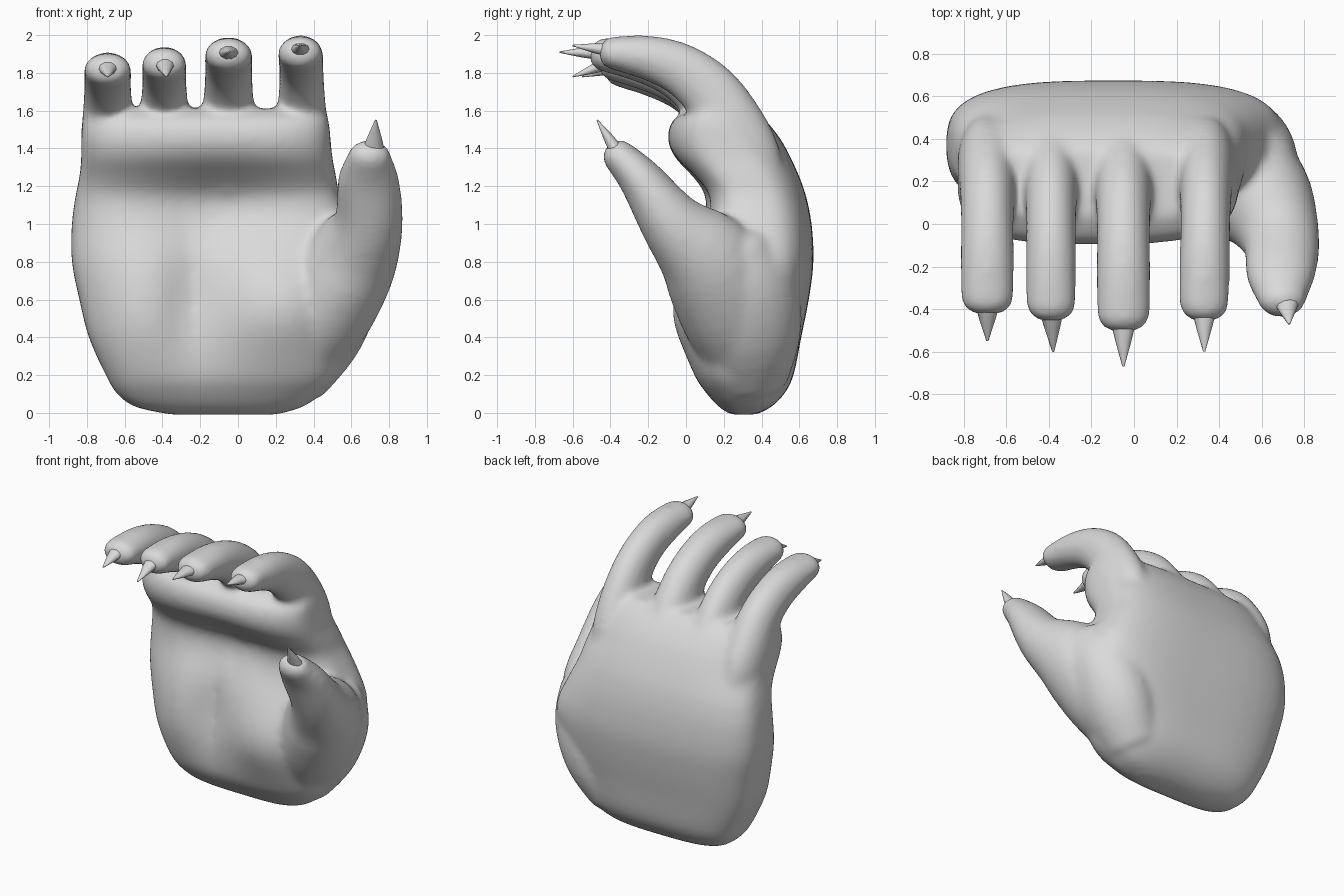
import bpy, bmesh, math
from mathutils import Vector

if "Cube" in bpy.data.objects:
    bpy.data.objects.remove(bpy.data.objects["Cube"])

skin = bpy.data.materials.new("pale grey skin")
skin.diffuse_color = (0.7, 0.7, 0.7, 1)
skin.use_nodes = True
skin.node_tree.nodes["Principled BSDF"].inputs["Base Color"].default_value = skin.diffuse_color


def spline(pts, steps):
    """Catmull-Rom interpolation of rows of numbers."""
    out = []
    for i in range(len(pts) - 1):
        a, b, c, d = pts[max(i - 1, 0)], pts[i], pts[i + 1], pts[min(i + 2, len(pts) - 1)]
        for k in range(steps):
            t = k / steps
            out.append(tuple(0.5 * (2 * q + (r - p) * t + (2 * p - 5 * q + 4 * r - s) * t * t
                                    + (3 * q - p - 3 * r + s) * t ** 3)
                             for p, q, r, s in zip(a, b, c, d)))
    return out + [tuple(pts[-1])]


def loft(bm, rings):
    """Bridge a list of point rings and close both ends."""
    vs = [[bm.verts.new(p) for p in r] for r in rings]
    n = len(vs[0])
    for a, b in zip(vs, vs[1:]):
        for i in range(n):
            bm.faces.new((a[i], a[(i + 1) % n], b[(i + 1) % n], b[i]))
    bm.faces.new(vs[0][::-1])
    bm.faces.new(vs[-1])


def tube(bm, pts, cap=0.0, n=24):
    """Tapered tube; pts are (x, y, z, half width, half thickness)."""
    P = [Vector(p[:3]) for p in pts]
    rings = []

    def ring(c, t, w, h):
        side = (Vector((1, 0, 0)) - t * t.x).normalized()
        up = t.cross(side)
        rings.append([c + side * w * math.cos(a) + up * h * math.sin(a)
                      for a in (2 * math.pi * i / n for i in range(n))])

    for i, p in enumerate(pts):
        t = (P[min(i + 1, len(P) - 1)] - P[max(i - 1, 0)]).normalized()
        ring(P[i], t, p[3], p[4])
    if cap:
        for a in (0.4, 0.8, 1.15, 1.45):
            s = math.cos(a) ** 0.8
            ring(P[-1] + t * cap * math.sin(a), t, pts[-1][3] * s, pts[-1][4] * s)
    loft(bm, rings)


def make_object(name, bm):
    bmesh.ops.recalc_face_normals(bm, faces=bm.faces[:])
    me = bpy.data.meshes.new(name)
    bm.to_mesh(me)
    bm.free()
    me.materials.append(skin)
    ob = bpy.data.objects.new(name, me)
    bpy.context.collection.objects.link(ob)
    return ob


def spow(v, e):
    return math.copysign(abs(v) ** e, v)


def bump(x, z, cx, cz, rx, rz):
    return math.exp(-((x - cx) / rx) ** 2 - ((z - cz) / rz) ** 2)


hand = bmesh.new()

# Palm: rounded-box sections (z, left, right, front, back)
palm = [(-.01, -.35, .2, .24, .37), (.03, -.54, .34, .18, .45), (.1, -.64, .44, .12, .52),
        (.2, -.70, .53, .07, .57), (.4, -.79, .61, .05, .61), (.6, -.84, .68, .05, .65),
        (.8, -.88, .70, .06, .675), (1.0, -.88, .61, .08, .665), (1.15, -.86, .54, .07, .635),
        (1.25, -.84, .52, .01, .60), (1.35, -.83, .5, -.07, .555), (1.45, -.83, .49, -.10, .5),
        (1.55, -.82, .48, -.07, .42), (1.61, -.80, .46, .03, .34)]
rings = []
for z, x0, x1, yf, yb in spline(palm, 3):
    r = []
    for i in range(72):
        a = 2 * math.pi * i / 72
        c, s = math.cos(a), math.sin(a)
        x = (x0 + x1) / 2 + (x1 - x0) / 2 * spow(c, 0.66)
        y = (yf + yb) / 2 + (yb - yf) / 2 * spow(s, 0.66)
        if s < 0:       # thumb and heel mounds, the crease between, the hollow above
            y -= abs(s) ** 0.5 * (0.13 * bump(x, z, .25, .55, .36, .3)
                                  + 0.08 * bump(x, z, -.55, .55, .26, .4)
                                  - 0.07 * bump(x, z, -.22, .65, .14, .3)
                                  - 0.09 * bump(x, z, -.1, 1.1, .4, .2))
        r.append((x, y, z))
    rings.append(r)
loft(hand, rings)

# Thumb, and the flesh joining it to the back of the hand
tube(hand, spline([(.28, .30, .22, .18, .18), (.43, .25, .50, .26, .27), (.59, .13, .79, .25, .27),
                   (.69, -.07, 1.00, .185, .175), (.69, -.235, 1.23, .165, .12),
                   (.695, -.345, 1.35, .12, .092)], 4), 0.095)
tube(hand, spline([(.28, .34, .18, .19, .2), (.42, .34, .42, .24, .27), (.51, .32, .66, .25, .27),
                   (.56, .25, .84, .22, .22)], 4), 0.12)

# Fingers: base x, tip x, height change, tip reach, width scale
fingers = [(-.69, -.69, -.09, .03, 1.06), (-.39, -.39, -.06, 0, 1.0),
           (-.05, -.05, -.01, -.05, 1.07), (.345, .33, 0, 0, 1.0)]
curl = [(.32, 1.2, .12, .2), (.30, 1.36, .132, .2), (.235, 1.53, .132, .18),
        (.125, 1.7, .122, .16), (-.03, 1.82, .118, .14), (-.2, 1.88, .12, .12),
        (-.38, 1.905, .118, .09)]
for xb, xt, dz, dy, w in fingers:
    pts = []
    for i, (y, z, rw, rh) in enumerate(curl):
        f = i / 6
        pts.append((xb + (xt - xb) * f, y + dy * f, z + dz * min(1, f * 1.4), rw * w, rh))
    tube(hand, spline(pts, 3), 0.08)

# Fuse everything into one smooth skin
ob = make_object("hand", hand)
bpy.context.view_layer.objects.active = ob
ob.select_set(True)
m = ob.modifiers.new("fuse", 'REMESH')
m.mode = 'VOXEL'
m.voxel_size = 0.018
m.use_smooth_shade = True
s = ob.modifiers.new("soften", 'SMOOTH')
s.factor = 0.5
s.iterations = 20
bpy.ops.object.modifier_apply(modifier="fuse")
bpy.ops.object.modifier_apply(modifier="soften")
for p in ob.data.polygons:
    p.use_smooth = True
    p.material_index = 0

# Claws: root point and tip
claws = {"little_claw": ((-.69, -.34, 1.845), (-.69, -.55, 1.78)),
         "ring_claw": ((-.39, -.36, 1.87), (-.38, -.6, 1.78)),
         "middle_claw": ((-.05, -.42, 1.905), (-.05, -.67, 1.91)),
         "index_claw": ((.33, -.36, 1.915), (.33, -.6, 1.945)),
         "thumb_claw": ((.715, -.35, 1.36), (.73, -.47, 1.55))}
for name, (a, b) in claws.items():
    a, b = Vector(a), Vector(b)
    bm = bmesh.new()
    tube(bm, [(*a, .07, .045), (*a.lerp(b, .55), .036, .026), (*b, .005, .004)], n=10)
    c = make_object(name, bm)
    for p in c.data.polygons:
        p.use_smooth = len(p.vertices) == 4
